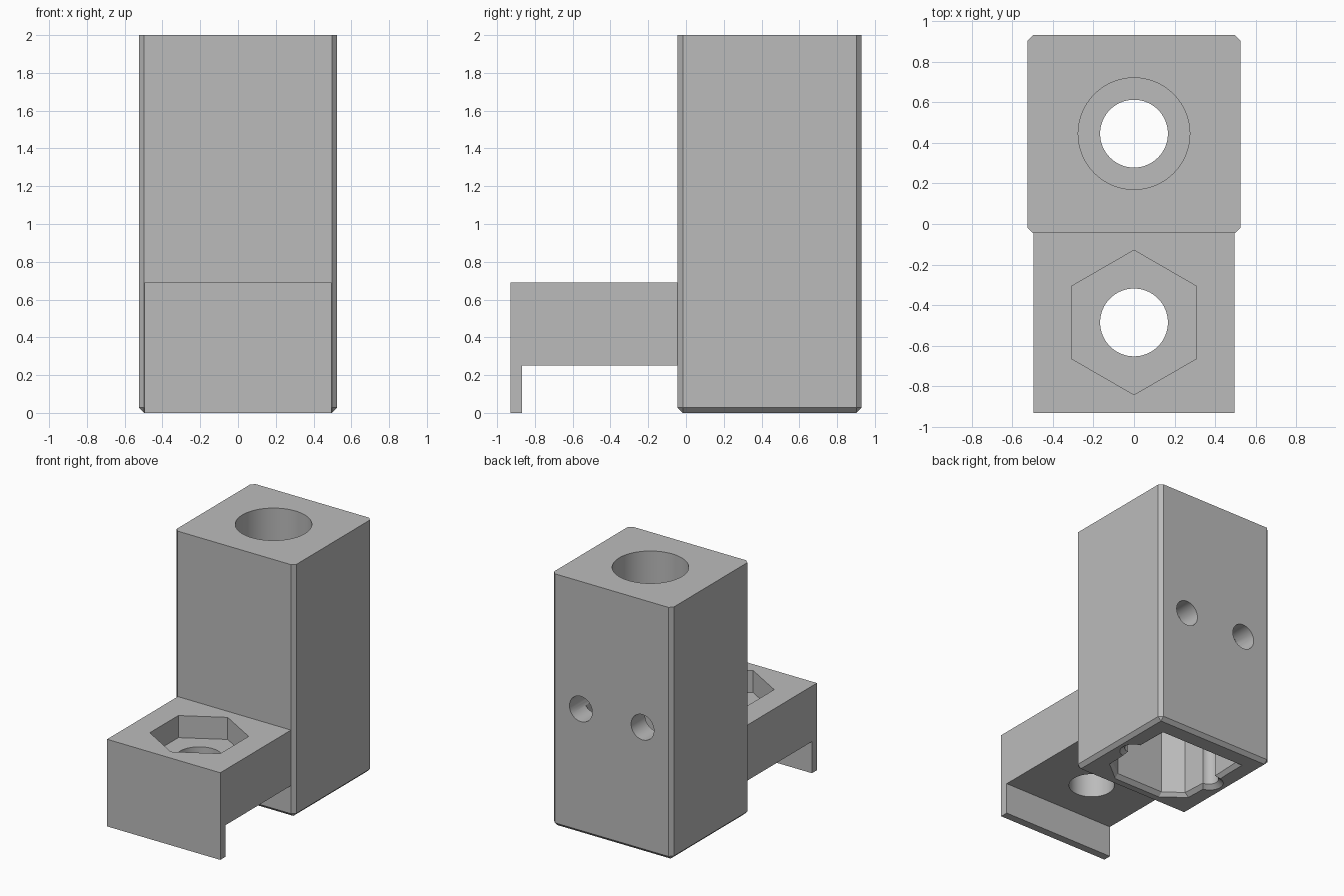
import bpy, bmesh, math

if "Cube" in bpy.data.objects:
    bpy.data.objects.remove(bpy.data.objects["Cube"], do_unlink=True)

grey = bpy.data.materials.new("plain_grey")
grey.use_nodes = True
grey.diffuse_color = (0.5, 0.5, 0.5, 1)
grey.node_tree.nodes["Principled BSDF"].inputs["Base Color"].default_value = grey.diffuse_color


def add_object(name, bm):
    bmesh.ops.recalc_face_normals(bm, faces=bm.faces)
    mesh = bpy.data.meshes.new(name)
    bm.to_mesh(mesh)
    bm.free()
    mesh.materials.append(grey)
    obj = bpy.data.objects.new(name, mesh)
    bpy.context.collection.objects.link(obj)
    return obj


def loft(name, rings):
    """Closed solid through a list of matching rings of 3D points."""
    bm = bmesh.new()
    loops = [[bm.verts.new(p) for p in ring] for ring in rings]
    n = len(loops[0])
    for a, b in zip(loops, loops[1:]):
        for i in range(n):
            j = (i + 1) % n
            bm.faces.new((a[i], a[j], b[j], b[i]))
    bm.faces.new(loops[0][::-1])
    bm.faces.new(loops[-1])
    return add_object(name, bm)


def round_bar(name, radius, center, z0, z1, sides=64):
    """Upright prism; its first corner points along +y."""
    ring = [(center[0] + radius * math.sin(math.tau * i / sides),
             center[1] + radius * math.cos(math.tau * i / sides)) for i in range(sides)]
    return loft(name, [[(x, y, z) for x, y in ring] for z in (z0, z1)])


def cross_bar(name, radius, x, z, y0, y1, sides=40):
    """Round bar running along y."""
    angles = [math.tau * i / sides for i in range(sides)]
    return loft(name, [[(x + radius * math.cos(a), y, z + radius * math.sin(a))
                        for a in angles] for y in (y0, y1)])


def cut(target, cutters):
    bpy.ops.object.select_all(action="DESELECT")
    target.select_set(True)
    bpy.context.view_layer.objects.active = target
    for cutter in cutters:
        cutter.hide_render = True
        mod = target.modifiers.new("cut", "BOOLEAN")
        mod.operation = "DIFFERENCE"
        mod.solver = "EXACT"
        mod.object = cutter
        bpy.ops.object.modifier_apply(modifier=mod.name)
        bpy.data.objects.remove(cutter, do_unlink=True)
    bpy.ops.object.shade_smooth_by_angle(angle=math.radians(25))


def pocket_ring(z, grow):
    """Square-backed outline with cut front corners and a round groove per side."""
    w, back, front, mid = 0.35 + grow, 0.755 + grow, 0.065 - grow, 0.43
    r = 0.07 + grow
    half = [(w, back)]
    for i in range(17):
        a = math.pi / 2 - math.pi * i / 16
        half.append((0.36 + grow / 4 + r * math.cos(a), mid + r * math.sin(a)))
    half = [(max(x, w), y) for x, y in half]
    half += [(w, 0.17), (0.21, front)]
    mirrored = [(-x, y) for x, y in reversed(half)]
    return [(x, y, z) for x, y in half + mirrored]


# Tall block with chamfered upright and bottom edges
HOLE_Y = 0.445
bm = bmesh.new()
bmesh.ops.create_cube(bm, size=1)
for v in bm.verts:
    v.co = (v.co.x * 1.05, v.co.y * 0.975 + 0.4425, v.co.z * 2 + 1)
edges = [e for e in bm.edges if min(v.co.z for v in e.verts) < 0.01]
bmesh.ops.bevel(bm, geom=edges, offset=0.028, segments=1, affect="EDGES")
block = add_object("tall_block", bm)

cut(block, [
    loft("pocket_cutter", [pocket_ring(-0.02, 0.05), pocket_ring(0.03, 0),
                           pocket_ring(1.2, 0)]),
    round_bar("counterbore_cutter", 0.275, (0, HOLE_Y), 1.4, 2.1),
    round_bar("bore_cutter", 0.167, (0, HOLE_Y), 1.1, 1.5),
] + [cross_bar("back_hole_cutter", 0.1, side * 0.27, 0.99, 0.5, 1.0) for side in (-1, 1)])

# Mounting arm with a thin lip hanging from its front edge
profile = [(-0.045, 0.25), (-0.045, 0.69), (-0.93, 0.69),
           (-0.93, 0), (-0.867, 0), (-0.867, 0.25)]
arm = loft("mounting_arm", [[(x, y, z) for y, z in profile] for x in (-0.496, 0.496)])

ARM_HOLE = (0, -0.485)
cut(arm, [
    round_bar("nut_recess_cutter", 0.356, ARM_HOLE, 0.515, 0.8, sides=6),
    round_bar("arm_hole_cutter", 0.167, ARM_HOLE, 0.1, 0.6),
])
